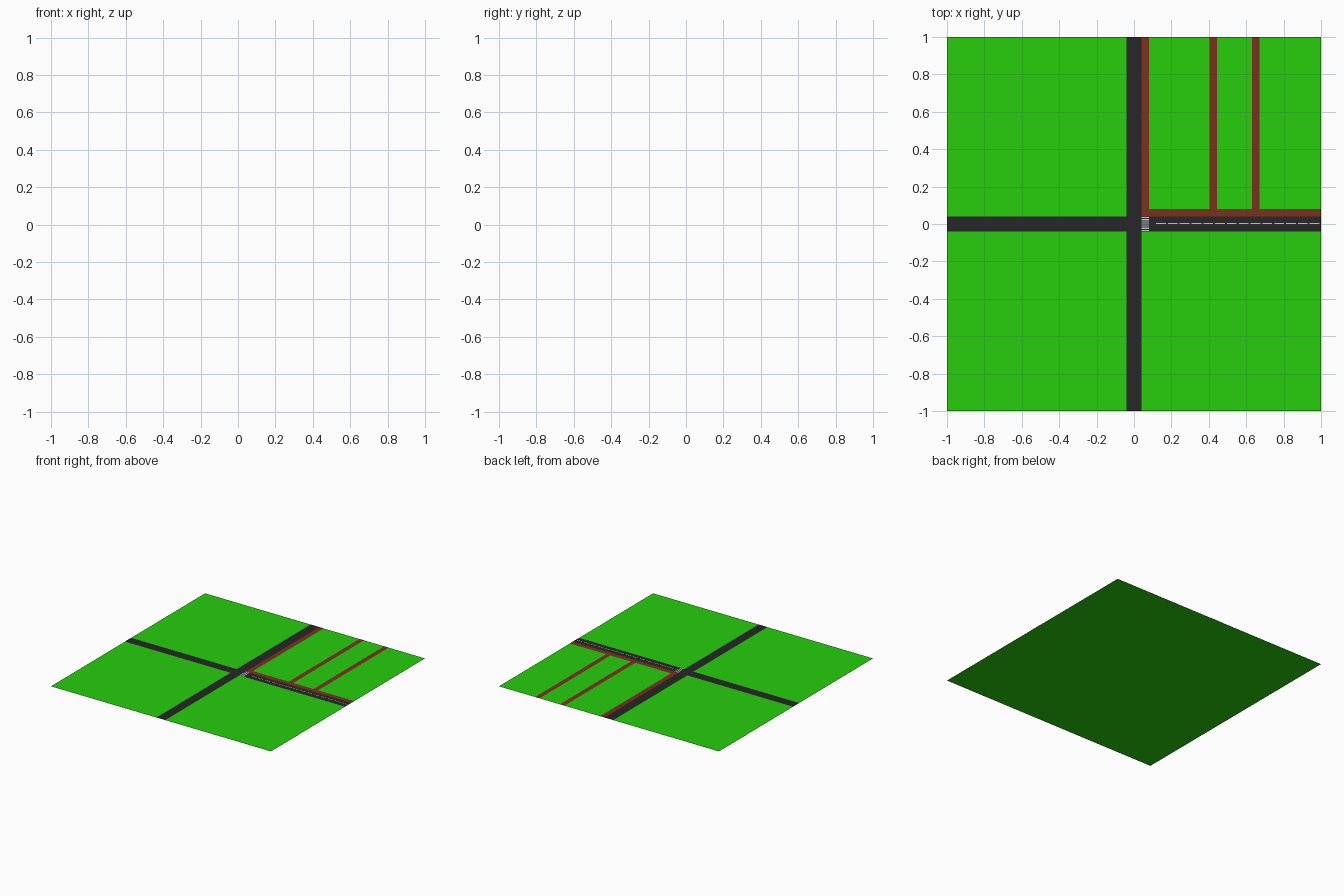
import bpy, bmesh

if "Cube" in bpy.data.objects:
    bpy.data.objects.remove(bpy.data.objects["Cube"])


def material(name, rgb):
    m = bpy.data.materials.new(name)
    m.diffuse_color = (*rgb, 1)
    m.use_nodes = True
    m.node_tree.nodes["Principled BSDF"].inputs["Base Color"].default_value = m.diffuse_color
    return m


GREEN = material("grass_green", (0.02, 0.62, 0.004))
ASPHALT = material("asphalt_dark", (0.021, 0.02, 0.021))
BRICK = material("brick_brown", (0.2, 0.03, 0.013))
WHITE = material("paint_white", (0.8, 0.8, 0.8))


def flat(name, rects, z, mat):
    """Flat upward-facing rectangles (x0, x1, y0, y1) in one object."""
    bm = bmesh.new()
    for x0, x1, y0, y1 in rects:
        bm.faces.new([bm.verts.new((x, y, z)) for x, y in
                      ((x0, y0), (x1, y0), (x1, y1), (x0, y1))])
    me = bpy.data.meshes.new(name)
    bm.to_mesh(me)
    bm.free()
    me.materials.append(mat)
    ob = bpy.data.objects.new(name, me)
    bpy.context.collection.objects.link(ob)
    return ob


R = 0.04   # half width of a road, full width of a pavement

# Grass base
flat("grass", [(-1, 1, -1, 1)], 0, GREEN)

# Crossing roads: one through road and two side arms
flat("road_north_south", [(-R, R, -1, 1)], 0.001, ASPHALT)
flat("road_west", [(-1, -R, -R, R)], 0.001, ASPHALT)
flat("road_east", [(R, 1, -R, R)], 0.001, ASPHALT)

# Brick pavements along the roads, and two footpaths
flat("pavement_east", [(R, 1, R, 2 * R)], 0.001, BRICK)
flat("pavement_north", [(R, 2 * R, 2 * R, 1)], 0.001, BRICK)
for i, x in enumerate((0.425, 0.65)):
    flat(f"footpath_{i + 1}", [(x - 0.02, x + 0.02, 2 * R, 1)], 0.001, BRICK)

# Crosswalk stripes
pitch = 2 * R / 8
flat("crosswalk", [(R, 2 * R, -R + (i + 0.25) * pitch, -R + (i + 0.75) * pitch)
                   for i in range(8)], 0.002, WHITE)

# Dashed centre line
step = 0.0632
flat("centre_line", [(0.118 + i * step, min(0.118 + i * step + 0.052, 1), -0.0005, 0.0045)
                     for i in range(14)], 0.002, WHITE)
